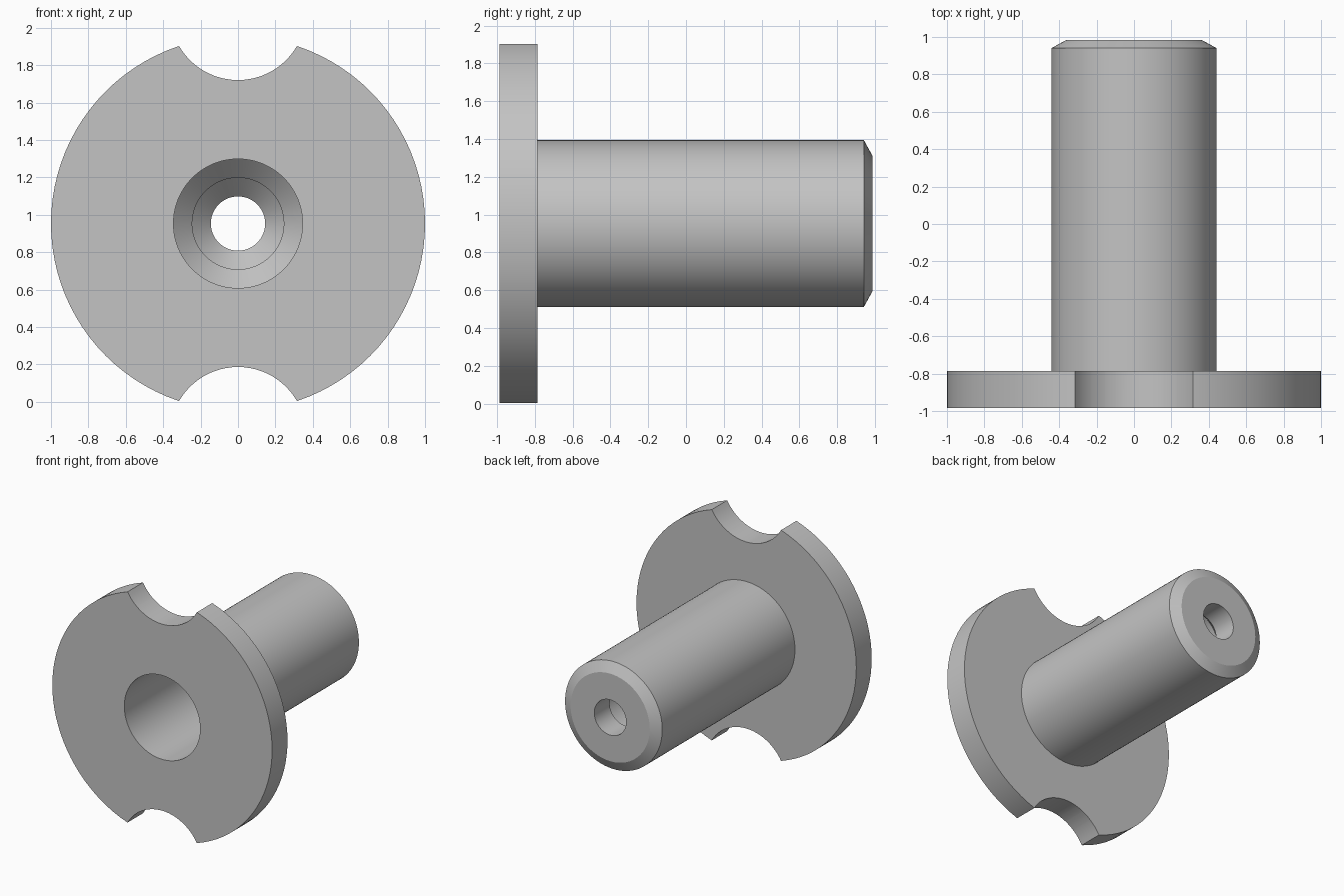
import bpy
import bmesh
from math import radians, tau
from mathutils import Vector, Matrix

cube = bpy.data.objects.get("Cube")
if cube:
    bpy.data.objects.remove(cube, do_unlink=True)

AXIS_Z = 0.953
FLANGE_R, SHAFT_R, TIP_R = 1.0, 0.442, 0.36
FRONT, FLANGE_BACK, CHAMFER, BACK = -0.985, -0.785, 0.94, 0.985
NOTCH_R, NOTCH_OFFSET = 0.364, 1.131

# One plain grey metal
grey = bpy.data.materials.new("grey metal")
grey.use_nodes = True
colour = (0.55, 0.55, 0.55, 1)
grey.diffuse_color = colour
grey.node_tree.nodes["Principled BSDF"].inputs["Base Color"].default_value = colour


def add_object(name, bm):
    bmesh.ops.recalc_face_normals(bm, faces=bm.faces)
    mesh = bpy.data.meshes.new(name)
    bm.to_mesh(mesh)
    bm.free()
    mesh.materials.append(grey)
    obj = bpy.data.objects.new(name, mesh)
    bpy.context.collection.objects.link(obj)
    return obj


def lathe(name, profile, steps=96):
    """Revolve a closed (radius, y) profile around the bushing axis."""
    bm = bmesh.new()
    verts = [bm.verts.new((r, y, AXIS_Z)) for r, y in profile]
    edges = [bm.edges.new((a, b)) for a, b in zip(verts, verts[1:] + verts[:1])]
    bmesh.ops.spin(bm, geom=verts + edges, cent=(0, 0, AXIS_Z), axis=(0, 1, 0),
                   angle=tau, steps=steps, use_merge=False)
    bmesh.ops.remove_doubles(bm, verts=bm.verts, dist=0.0005)
    return add_object(name, bm)


def notch_cutter(name, side):
    """Cylinder along y that bites into the flange rim."""
    bm = bmesh.new()
    centre = Vector((0, (FRONT + FLANGE_BACK) / 2, AXIS_Z + side * NOTCH_OFFSET))
    place = Matrix.Translation(centre) @ Matrix.Rotation(radians(90), 4, "X")
    bmesh.ops.create_cone(bm, cap_ends=True, segments=72, radius1=NOTCH_R,
                          radius2=NOTCH_R, depth=0.4, matrix=place)
    obj = add_object(name, bm)
    obj.hide_render = True
    return obj


# Flange, chamfered shaft and stepped through bore
body = lathe("flanged_bushing", [
    (FLANGE_R, FRONT), (FLANGE_R, FLANGE_BACK),
    (SHAFT_R, FLANGE_BACK), (SHAFT_R, CHAMFER), (TIP_R, BACK),
    (0.145, BACK), (0.145, 0.785), (0.245, 0.685),
    (0.245, 0.3), (0.345, 0.2), (0.345, FRONT),
])

bpy.context.view_layer.objects.active = body
body.select_set(True)

# Top and bottom rim notches
for name, side in (("top_notch", 1), ("bottom_notch", -1)):
    cutter = notch_cutter(name, side)
    cut = body.modifiers.new(name, "BOOLEAN")
    cut.operation = "DIFFERENCE"
    cut.solver = "EXACT"
    cut.object = cutter
    bpy.ops.object.modifier_apply(modifier=cut.name)
    bpy.data.objects.remove(cutter, do_unlink=True)

bpy.ops.object.shade_smooth_by_angle(angle=radians(20))
